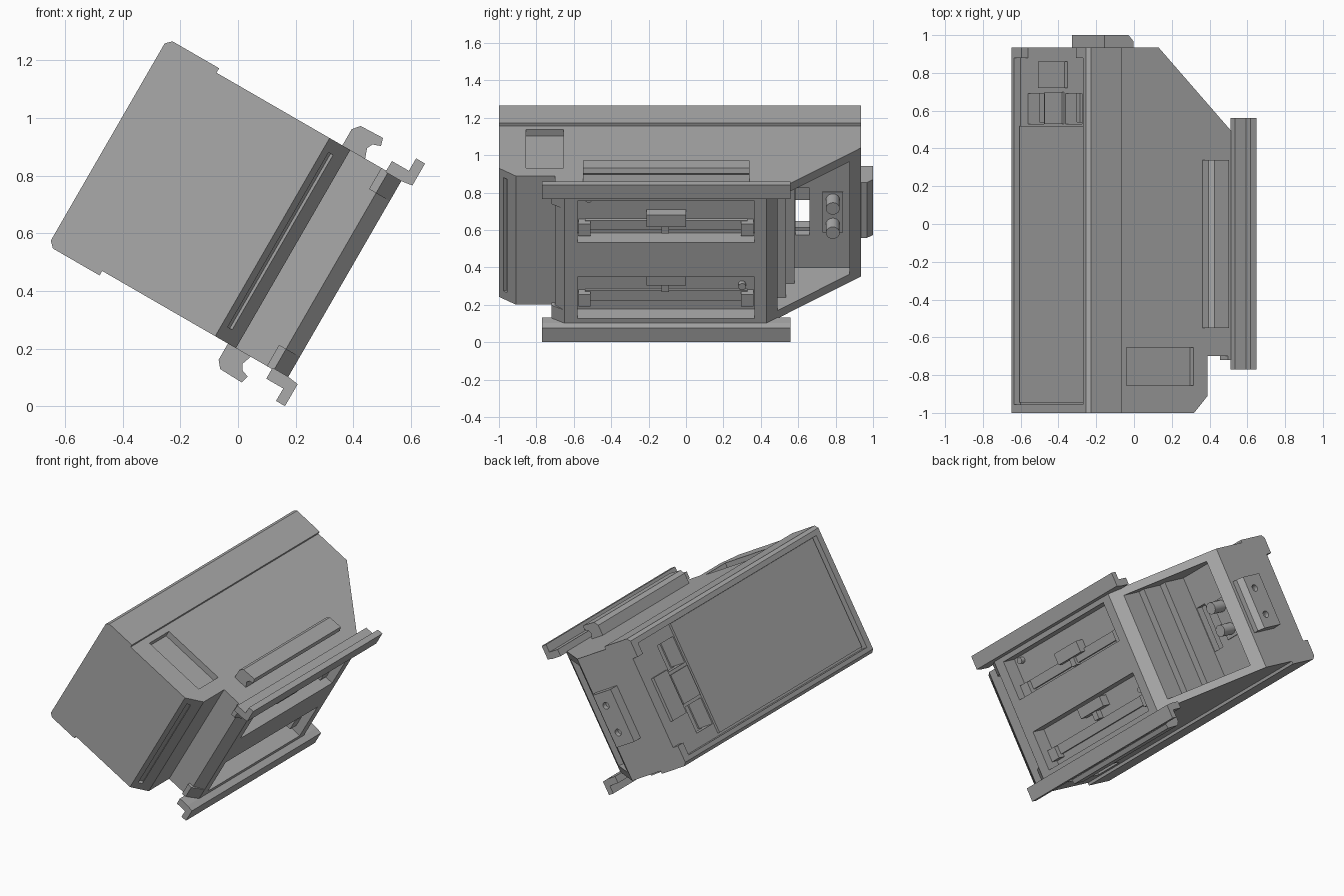
import bpy, math

cube = bpy.data.objects.get("Cube")
if cube:
    bpy.data.objects.remove(cube, do_unlink=True)

MID = 0.568                      # symmetry height of the untilted housing
TILT = math.radians(30)

grey = bpy.data.materials.new("plain grey")
grey.use_nodes = True
grey.diffuse_color = (0.4, 0.4, 0.4, 1)
grey.node_tree.nodes["Principled BSDF"].inputs["Base Color"].default_value = (0.4, 0.4, 0.4, 1)


def prism(name, points, axis, lo, hi):
    """Extrude a profile: axis 'z' takes (x, y) points, axis 'y' takes (x, z) points."""
    n = len(points)
    place = (lambda p, t: (p[0], p[1], t)) if axis == 'z' else (lambda p, t: (p[0], t, p[1]))
    verts = [place(p, t) for t in (lo, hi) for p in points]
    faces = [list(range(n)), list(range(n, 2 * n))]
    faces += [[i, (i + 1) % n, (i + 1) % n + n, i + n] for i in range(n)]
    mesh = bpy.data.meshes.new(name)
    mesh.from_pydata(verts, [], faces)
    import bmesh
    bm = bmesh.new()
    bm.from_mesh(mesh)
    bmesh.ops.recalc_face_normals(bm, faces=bm.faces)
    bm.to_mesh(mesh)
    bm.free()
    mesh.materials.append(grey)
    ob = bpy.data.objects.new(name, mesh)
    ob.rotation_euler.y = TILT
    bpy.context.collection.objects.link(ob)
    return ob


def box(name, x, y, z):
    return prism(name, [(x[0], z[0]), (x[1], z[0]), (x[1], z[1]), (x[0], z[1])], 'y', *y)


def rod(name, x, y, z, r, sides=20):
    pts = [(y + r * math.cos(a * math.tau / sides), z + r * math.sin(a * math.tau / sides))
           for a in range(sides)]
    ob = prism(name, pts, 'z', *x)
    for v in ob.data.vertices:
        v.co = (v.co.z, v.co.x, v.co.y)
    return ob


def flip(points):
    return [(x, 2 * MID - z) for x, z in points]


def flip_range(z):
    return (2 * MID - z[1], 2 * MID - z[0])


def cut(target, cutters):
    for c in cutters:
        c.hide_render = True
        m = target.modifiers.new("cut", 'BOOLEAN')
        m.operation, m.solver, m.object = 'DIFFERENCE', 'EXACT', c
    bpy.context.view_layer.update()
    dg = bpy.context.evaluated_depsgraph_get()
    mesh = bpy.data.meshes.new_from_object(target.evaluated_get(dg))
    target.modifiers.clear()
    target.data = mesh
    for c in cutters:
        bpy.data.objects.remove(c, do_unlink=True)


# Main housing
LOW, HIGH = 0.171, 0.965
housing = prism("housing", [(-.84, -1), (-.19, -1), (-.107, -.91), (-.107, -.7), (.045, -.7),
                            (.1, -.65), (.1, .43), (-.407, .935), (-.84, .935)], 'z', LOW, HIGH)

# Wider rear shell, joined in so both can be cut alike
shell = prism("rear_shell", [(-.85, .173), (-.83, .153), (-.643, .153), (-.643, .983),
                             (-.83, .983), (-.85, .963)], 'y', -1, .935)
join = housing.modifiers.new("join", 'BOOLEAN')
join.operation, join.solver, join.object = 'UNION', 'EXACT', shell

tools = [
    # rear panel recess and its open end
    box("cut_panel", (-.9, -.81), (-.955, .88), (.2, .93)),
    box("cut_notch", (-.9, -.81), (.87, 1), (.28, .86)),
    # hidden cavity and its slot
    box("cut_cavity", (-.74, -.47), (.54, .72), (.24, .89)),
    box("cut_slot", (-.5, -.4), (.585, .66), (.42, .71)),
    # stepped bay behind the slanted corner
    prism("cut_bay", [(.3, .49), (-.1, .49), (-.1, .535), (-.25, .535), (-.25, .58),
                      (-.42, .58), (-.42, .875), (.3, .875)], 'z', .22, .915),
    # slit in the chamfered edge
    prism("cut_slit", [(-.158, -1), (-.14, -.98), (-.16, -.935), (-.178, -.955)], 'z', .22, .92),
]
for z in ((.28, .45), (.68, .85)):
    tools.append(box("cut_socket", (-.9, -.7), (.53, .69), z))
for z in ((.675, .93), (.206, .461)):
    tools.append(box("cut_window", (0, .3), (-.58, .365), z))
for z in ((.925, 1.1), flip_range((.925, 1.1))):
    tools.append(box("cut_side_recess", (-.603, -.193), (-.855, -.655), z))
cut(housing, tools)
bpy.data.objects.remove(shell, do_unlink=True)

# Rear panel trim
box("rear_panel", (-.825, -.8), (-.945, .52), (.215, .925))
box("rear_centre_block", (-.83, -.8), (.72, .86), (.42, .70))
box("rear_socket_bridge", (-.82, -.8), (.53, .70), (.47, .66))

# Rails and side handles, mirrored above and below
rail = [(.037, .96), (.037, 1.004), (.105, 1.004), (.105, 1.054), (.141, 1.054), (.141, .966), (.1, .96)]
grip = [(-.139, .96), (-.139, 1.03), (-.118, 1.055), (-.03, 1.058), (-.022, 1.03),
        (-.05, 1.02), (-.06, 1.0), (-.046, .96)]
for side, turn in (("upper", list), ("lower", flip)):
    prism(side + "_rail", turn(rail), 'y', -.77, .56)
    prism(side + "_side_handle", turn(grip), 'y', -.55, .34)

# Corner tabs on the front chamfer
for side, z in (("lower", (LOW, .256)), ("upper", flip_range((LOW, .256)))):
    prism(side + "_corner_tab", [(.017, -.69), (.017, -.72), (.045, -.72), (.1, -.65), (.06, -.65)],
          'z', *z)

# Window fittings: slat, latch, brackets and knob
for side, base, latch, knob_y, knob_z in (("upper", .685, (.745, .82), -.52, .9),
                                          ("lower", .25, (.385, .45), .3, .36)):
    box(side + "_window_slat", (-.01, .02), (-.54, .33), (base + .02, base + .08))
    box(side + "_latch", (-.01, .06), (-.21, 0), latch)
    box(side + "_latch_stem", (-.01, .04), (-.13, -.09), (latch[0] - .05, latch[0] + .01))
    for end, y in (("front", (-.575, -.51)), ("back", (.295, .36))):
        box(side + "_" + end + "_bracket", (-.01, .05), y, (base, base + .075))
    rod(side + "_knob", (-.01, .03), knob_y, knob_z, .02)

# Connector plate and rods inside the slanted bay
box("connector_plate", (-.43, -.41), (.73, .84), (.44, .69))
for side, z in (("lower", .493), ("upper", .643)):
    rod(side + "_connector_rod", (-.42, -.316), .785, z, .037)

# End plate with two holes
plate = prism("end_plate", [(-.607, .93), (-.607, 1), (-.46, 1), (-.43, .968), (-.43, .93)],
              'z', .397, .739)
holes = []
for z in (.48, .655):
    hole = rod("cut_hole", (.97, 1.1), -.52, z, .022)
    for v in hole.data.vertices:
        v.co = (v.co.y, v.co.x, v.co.z)
    # swapping axes mirrors the shape, so turn the faces back
    hole.data.flip_normals()
    holes.append(hole)
cut(plate, holes)
for ob in bpy.context.collection.objects:
    if ob.type == 'MESH' and ("rod" in ob.name or "knob" in ob.name):
        bpy.context.view_layer.objects.active = ob
        bpy.ops.object.select_all(action='DESELECT')
        ob.select_set(True)
        bpy.ops.object.shade_smooth_by_angle()
